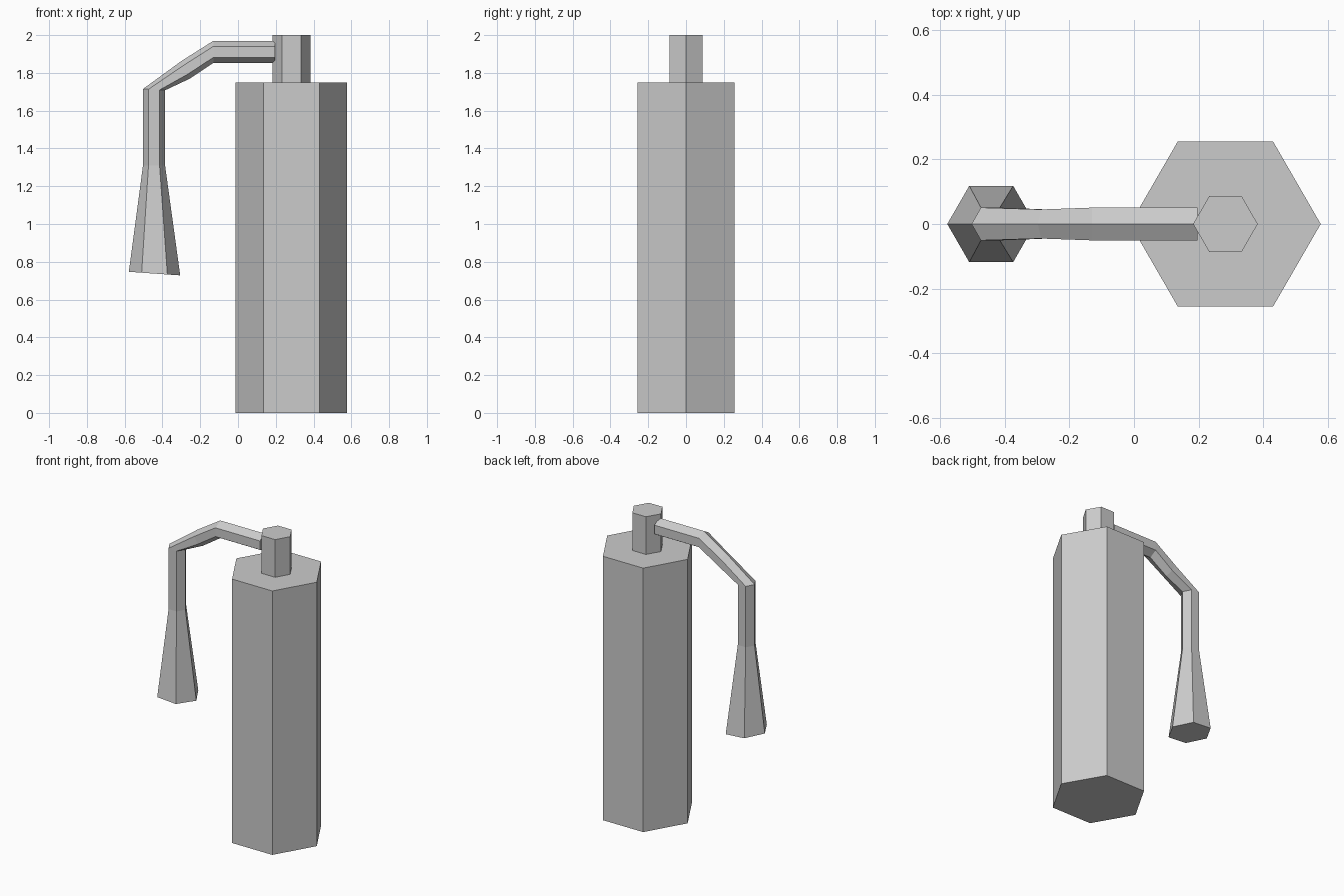
import bpy
import bmesh
from math import cos, sin, pi
from mathutils import Vector

if "Cube" in bpy.data.objects:
    bpy.data.objects.remove(bpy.data.objects["Cube"], do_unlink=True)

grey = bpy.data.materials.new("plain grey")
grey.use_nodes = True
colour = (0.6, 0.6, 0.6, 1)
grey.diffuse_color = colour
grey.node_tree.nodes["Principled BSDF"].inputs["Base Color"].default_value = colour

SIDES = 6
CENTRE = 0.283


def hex_loft(name, rings):
    """Skin six-sided rings, each given by two opposite corners in the xz plane and a y scale."""
    bm = bmesh.new()
    loops = []
    for (ax, az), (bx, bz) in rings:
        a, b = Vector((ax, 0, az)), Vector((bx, 0, bz))
        mid, arm = (a + b) / 2, (a - b) / 2
        side = Vector((0, arm.length, 0))
        loops.append([bm.verts.new(mid + arm * cos(i * 2 * pi / SIDES) + side * sin(i * 2 * pi / SIDES))
                      for i in range(SIDES)])
    for low, high in zip(loops, loops[1:]):
        for i in range(SIDES):
            j = (i + 1) % SIDES
            bm.faces.new((low[i], low[j], high[j], high[i]))
    bm.faces.new(loops[0])
    bm.faces.new(loops[-1])
    bmesh.ops.recalc_face_normals(bm, faces=bm.faces)
    mesh = bpy.data.meshes.new(name)
    bm.to_mesh(mesh)
    bm.free()
    mesh.materials.append(grey)
    obj = bpy.data.objects.new(name, mesh)
    bpy.context.collection.objects.link(obj)
    return obj


def hex_column(name, radius, bottom, top):
    left, right = CENTRE - radius, CENTRE + radius
    return hex_loft(name, [((left, z), (right, z)) for z in (bottom, top)])


# Tank and valve neck
hex_column("tank", 0.295, 0, 1.75)
hex_column("valve_neck", 0.1, 1.75, 2)

# Bent hose flaring into the nozzle: outer and inner corner of each ring
hex_loft("hose_and_nozzle", [
    ((0.196, 1.97), (0.196, 1.853)),
    ((-0.13, 1.97), (-0.13, 1.853)),
    ((-0.298, 1.864), (-0.256, 1.769)),
    ((-0.503, 1.715), (-0.386, 1.708)),
    ((-0.503, 1.31), (-0.386, 1.31)),
    ((-0.578, 0.747), (-0.306, 0.728)),
])
